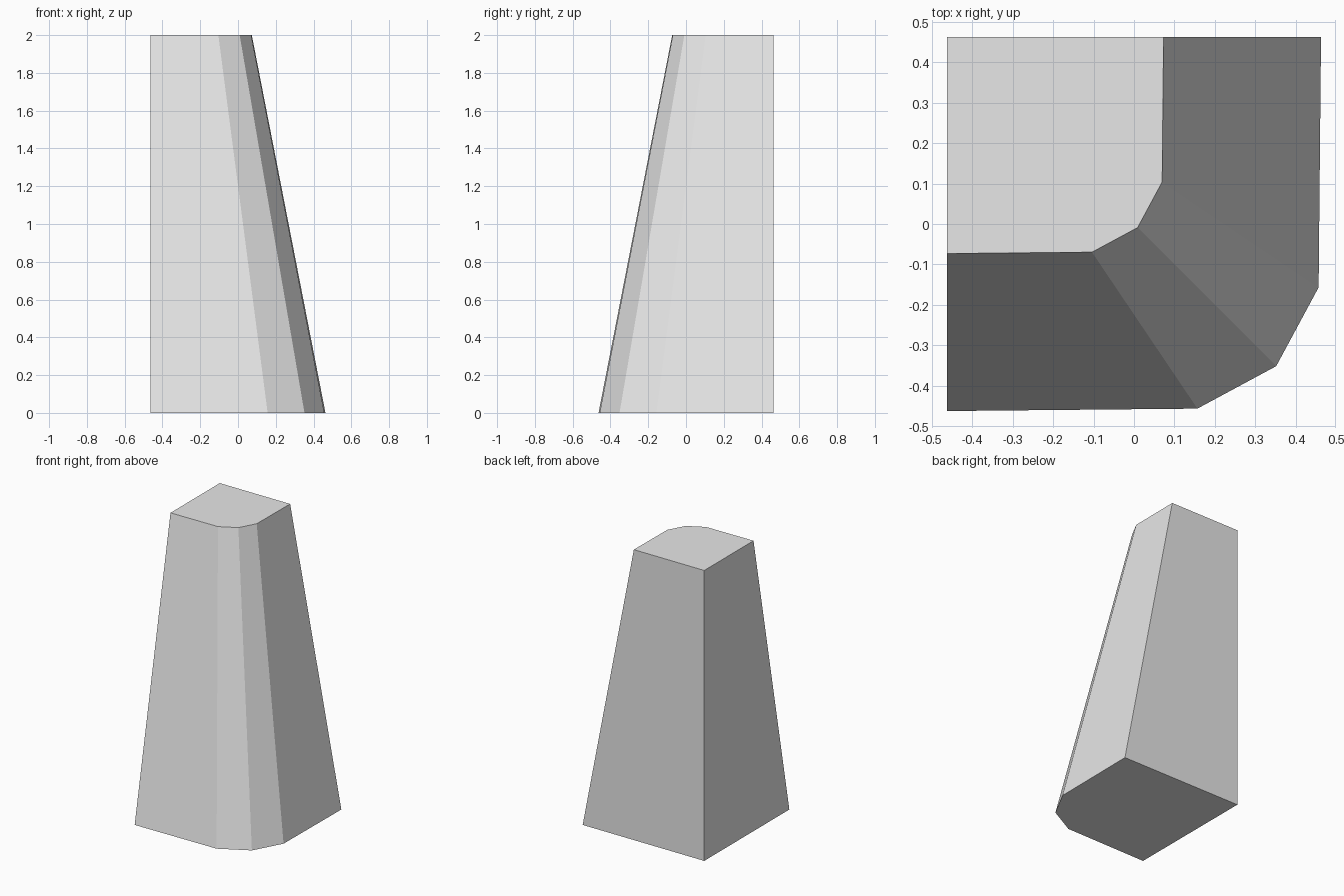
import bpy, bmesh

if "Cube" in bpy.data.objects:
    bpy.data.objects.remove(bpy.data.objects["Cube"])

# Quarter pillar: a square footprint with one faceted corner,
# shrinking upward towards its vertical back-left edge
CORNER = (-0.463, 0.463)
HEIGHT = 2.0
TAPER = 0.579
FOOTPRINT = [(-0.463, 0.463), (-0.463, -0.463), (0.157, -0.457),
             (0.352, -0.352), (0.457, -0.157), (0.463, 0.463)]

grey = bpy.data.materials.new("plain grey")
grey.diffuse_color = (0.8, 0.8, 0.8, 1)
grey.use_nodes = True
grey.node_tree.nodes["Principled BSDF"].inputs["Base Color"].default_value = grey.diffuse_color

bm = bmesh.new()


def ring(z, scale):
    """Footprint scaled about the upright back-left corner."""
    cx, cy = CORNER
    return [bm.verts.new((cx + (x - cx) * scale, cy + (y - cy) * scale, z))
            for x, y in FOOTPRINT]


# Base, top and sloping sides
base, top = ring(0, 1), ring(HEIGHT, TAPER)
bm.faces.new(base[::-1])
bm.faces.new(top)
n = len(base)
for i in range(n):
    j = (i + 1) % n
    bm.faces.new((base[i], base[j], top[j], top[i]))
bmesh.ops.recalc_face_normals(bm, faces=bm.faces)

mesh = bpy.data.meshes.new("tapered_pillar")
bm.to_mesh(mesh)
bm.free()
mesh.materials.append(grey)
pillar = bpy.data.objects.new("tapered_pillar", mesh)
bpy.context.collection.objects.link(pillar)
